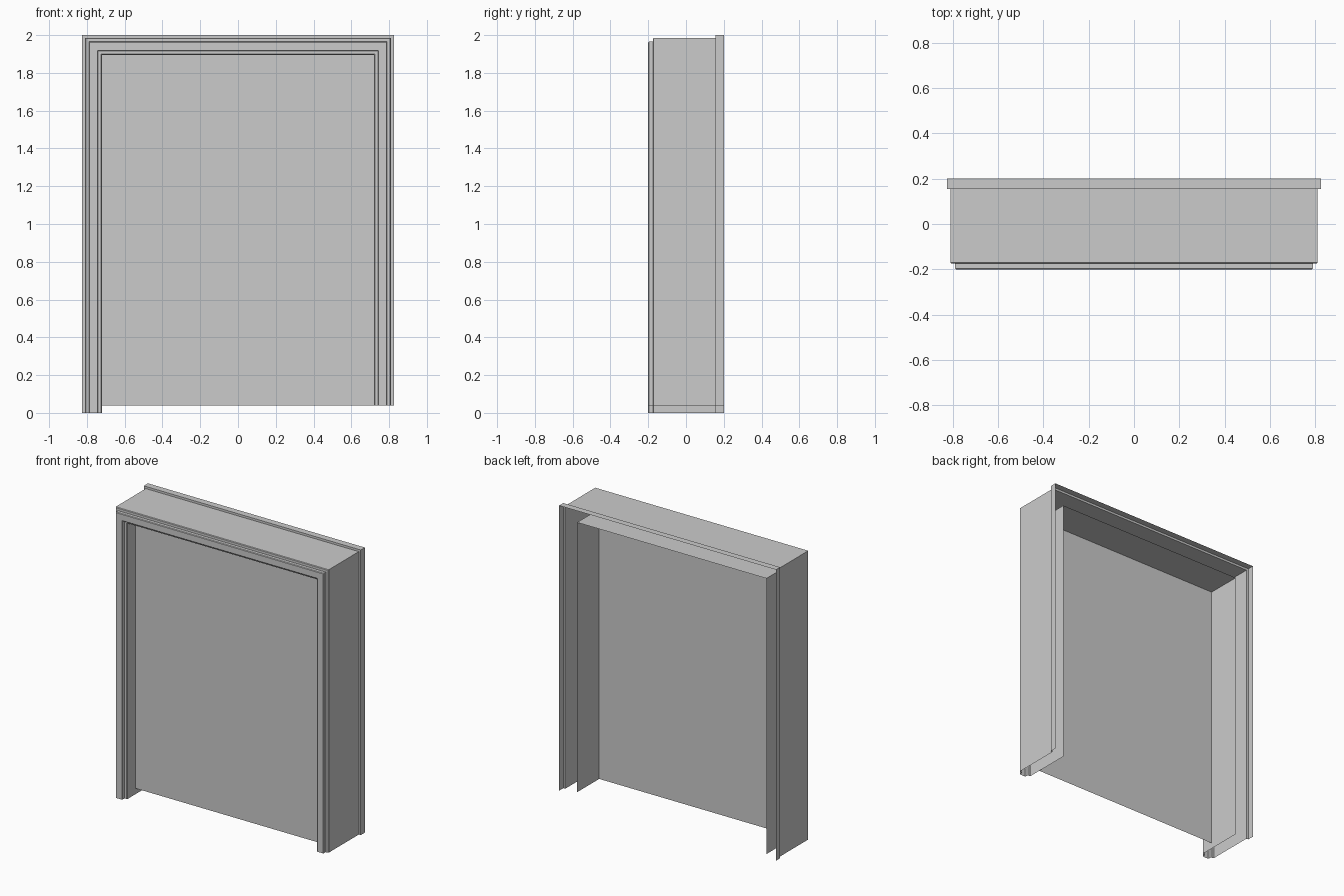
import bpy, bmesh

if "Cube" in bpy.data.objects:
    bpy.data.objects.remove(bpy.data.objects["Cube"])

TOP = 1.175        # head height = half width + TOP (mitred corners)
LEFT_FOOT, RIGHT_FOOT = 0.0, 0.04
PANEL_Y = -0.085
B = 0.004          # small chamfer on the moulding edges


def finish(name, bm):
    mesh = bpy.data.meshes.new(name)
    bm.to_mesh(mesh)
    bm.free()
    obj = bpy.data.objects.new(name, mesh)
    bpy.context.collection.objects.link(obj)
    return obj


def path(half):
    """Up the left jamb, across the head, down the right jamb."""
    return [(-half, LEFT_FOOT), (-half, half + TOP),
            (half, half + TOP), (half, RIGHT_FOOT)]


# Frame: open moulding section (half width, y) swept round the doorway
section = [
    (0.825, 0.20), (0.825, 0.155), (0.81, 0.155),            # rear lip
    (0.81, -0.175 + B), (0.81 - B, -0.175), (0.79, -0.175),  # outer step
    (0.79, -0.20 + B), (0.79 - B, -0.20),                    # raised face
    (0.74 + B, -0.20), (0.74, -0.20 + B),
    (0.74, -0.175), (0.72 + B, -0.175), (0.72, -0.175 + B),  # inner step
    (0.72, 0.155),                                           # reveal
]
bm = bmesh.new()
rows = [[bm.verts.new((x, y, z)) for x, z in path(half)] for half, y in section]
for a, b in zip(rows, rows[1:]):
    for i in range(3):
        bm.faces.new((a[i], a[i + 1], b[i + 1], b[i]))
bmesh.ops.recalc_face_normals(bm, faces=bm.faces)
# Make the raised front face point forwards
bm.faces.ensure_lookup_table()
front = min(bm.faces, key=lambda f: f.calc_center_median().y)
if front.normal.y > 0:
    bmesh.ops.reverse_faces(bm, faces=bm.faces)
finish("door_frame", bm)

# Door panel: flat sheet set back inside the reveal
bm = bmesh.new()
w, h = 0.72, 0.72 + TOP
bm.faces.new([bm.verts.new((x, PANEL_Y, z)) for x, z in
              ((-w, RIGHT_FOOT), (w, RIGHT_FOOT), (w, h), (-w, h))])
finish("door_panel", bm)
